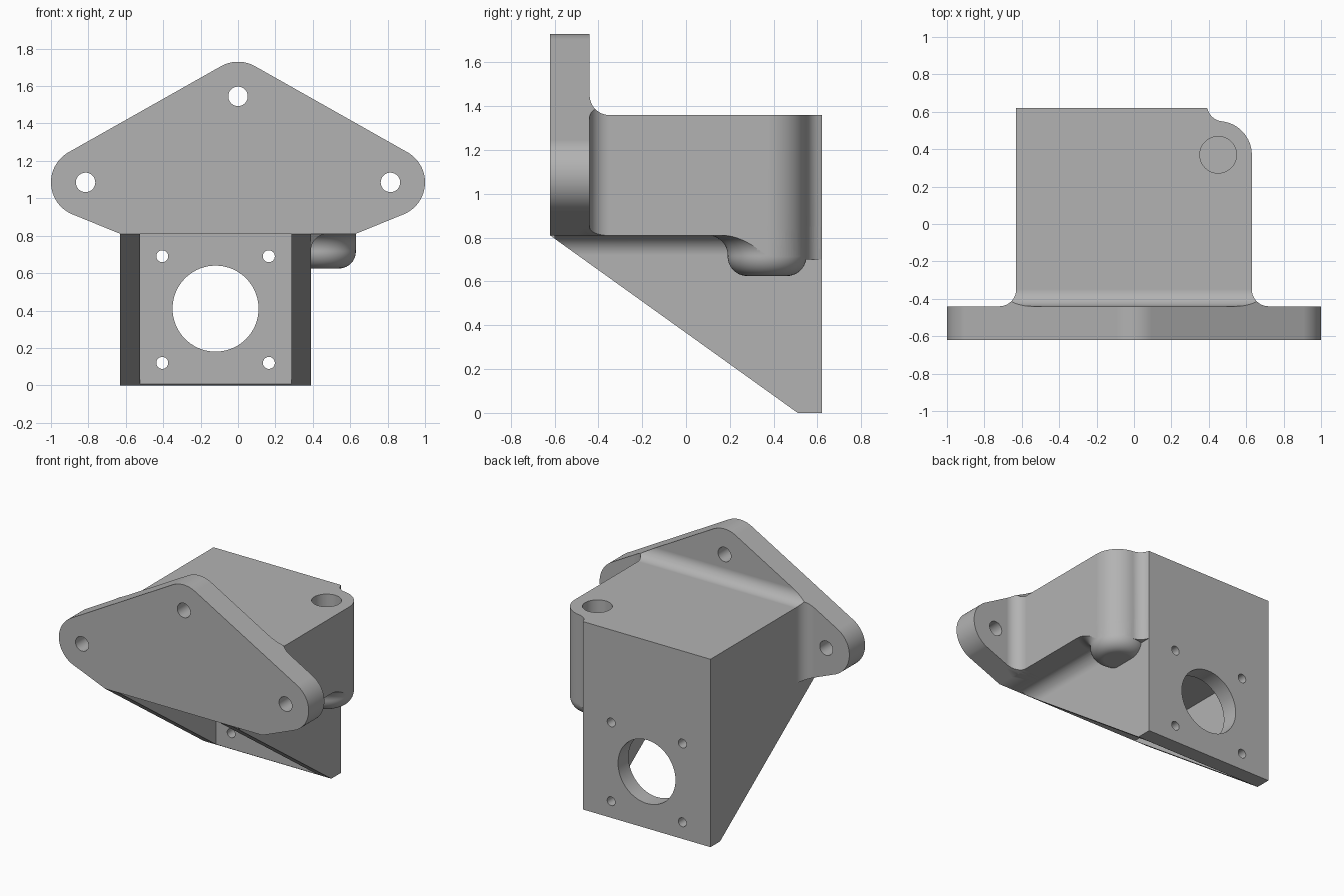
import bpy, bmesh
from math import sin, cos, radians, sqrt, pi

if "Cube" in bpy.data.objects:
    bpy.data.objects.remove(bpy.data.objects["Cube"])

R = 0.09                       # common fillet radius
FRONT, PLATE_BACK, BACK = -0.62, -0.44, 0.62
SHELF, TOP, HALF = 0.81, 1.36, 0.63
WALL = 0.39                    # outer face of the narrow lower housing
BOSS = (0.45, 0.37)

metal = bpy.data.materials.new("light_grey")
metal.use_nodes = True
metal.diffuse_color = (0.45, 0.45, 0.45, 1)
metal.node_tree.nodes["Principled BSDF"].inputs["Base Color"].default_value = (0.45, 0.45, 0.45, 1)


def arc(cx, cy, r, a0, a1, n=14):
    angles = [radians(a0 + (a1 - a0) * i / n) for i in range(n + 1)]
    return [(cx + r * cos(a), cy + r * sin(a)) for a in angles]


def finish(name, bm):
    bmesh.ops.recalc_face_normals(bm, faces=bm.faces)
    mesh = bpy.data.meshes.new(name)
    bm.to_mesh(mesh)
    bm.free()
    mesh.materials.append(metal)
    obj = bpy.data.objects.new(name, mesh)
    bpy.context.collection.objects.link(obj)
    return obj


def loft(name, rings):
    """Closed solid through rings of equal point count."""
    bm = bmesh.new()
    loops = [[bm.verts.new(p) for p in ring] for ring in rings]
    n = len(loops[0])
    for a, b in zip(loops, loops[1:]):
        for i in range(n):
            j = (i + 1) % n
            bm.faces.new((a[i], a[j], b[j], b[i]))
    bm.faces.new(loops[0])
    bm.faces.new(loops[-1])
    return finish(name, bm)


def along_y(name, outline, y0, y1):
    return loft(name, [[(x, y, z) for x, z in outline] for y in (y0, y1)])


def along_z(name, outline, z0, z1):
    return loft(name, [[(x, y, z) for x, y in outline] for z in (z0, z1)])


def box_outline(x0, x1, z0, z1):
    return [(x0, z0), (x1, z0), (x1, z1), (x0, z1)]


def circle(cx, cy, r, n=48):
    return arc(cx, cy, r, 0, 360, n)[:-1]


def combine(target, tool, operation):
    mod = target.modifiers.new("combine", 'BOOLEAN')
    mod.operation, mod.object, mod.solver = operation, tool, 'EXACT'
    bpy.context.view_layer.objects.active = target
    bpy.ops.object.modifier_apply(modifier=mod.name)
    bpy.data.objects.remove(tool)


def plate_solid(name, y0, y1):
    """Rounded triangular flange: hull of three lugs and two lower corners."""
    pts = [(-HALF, SHELF), (HALF, SHELF)]
    for cx, cz in ((-0.815, 1.085), (0.815, 1.085), (0, 1.545)):
        pts += circle(cx, cz, 0.185, 72)
    bm = bmesh.new()
    for x, z in pts:
        for y in (y0, y1):
            bm.verts.new((x, y, z))
    hull = bmesh.ops.convex_hull(bm, input=bm.verts)
    inside = {v for v in hull["geom_interior"] + hull["geom_unused"] if isinstance(v, bmesh.types.BMVert)}
    bmesh.ops.delete(bm, geom=list(inside), context='VERTS')
    bmesh.ops.dissolve_limit(bm, angle_limit=0.01, verts=bm.verts, edges=bm.edges)
    return finish(name, bm)


# Plan outline of the upper block, with the rounded corner blending into the back
blend_x = WALL + R
blend_y = BOSS[1] + sqrt((0.18 + R) ** 2 - (blend_x - BOSS[0]) ** 2)
blend = arc(blend_x, blend_y, R, 263.6, 191.5)


def footprint(name, x0, y0, z0, z1):
    pts = [(x0, y0), (HALF, y0)] + arc(*BOSS, 0.18, 0, 83.6, 18)[:-1] + blend[:-1]
    pts += [(WALL, BACK), (x0, BACK)]
    return along_z(name, pts, z0, z1)


# Flange plate
bracket = plate_solid("mounting_bracket", FRONT, PLATE_BACK)

# Lower housing with sloping front edge
side = [(FRONT, SHELF), (0.51, 0), (BACK, 0), (BACK, TOP), (-0.5, TOP)]
housing = loft("housing", [[(x, y, z) for y, z in side] for x in (-HALF, WALL)])
combine(bracket, housing, 'UNION')

# Upper block overhanging the housing
combine(bracket, footprint("upper_block", 0, -0.5, SHELF, TOP), 'UNION')

# Fillet where the block meets the plate, trimmed to the plate outline
rings = []
for i in range(-1, 13):
    a = max(i, 0) / 12 * pi / 2
    y, d = PLATE_BACK + R * (1 - cos(a)), R * (1 - sin(a))
    outline = box_outline(-HALF - d, HALF + d, SHELF, TOP + d)
    rings.append([(x, -0.5 if i < 0 else y, z) for x, z in outline])
flare = loft("plate_fillet", rings)
combine(flare, plate_solid("trim", -0.55, -0.2), 'INTERSECT')
combine(bracket, flare, 'UNION')

# Fillet under the overhang, its front end following the slope
section = arc(WALL + R, SHELF - R, R, 180, 90) + [(WALL + R, 0.83), (0.36, 0.83), (0.36, SHELF - R)]
slope = [(x, max(-0.6, FRONT + (SHELF - z) / SHELF * 1.13), z) for x, z in section]
under = loft("overhang_fillet", [slope, [(x, BACK, z) for x, z in section]])
combine(under, footprint("trim", 0, -0.7, 0.5, 1), 'INTERSECT')
combine(bracket, under, 'UNION')

# Round boss with a rounded foot and flared neck
profile = arc(0.09, 0.715, R, -90, 0) + arc(0.18 + R, 0.72, R, 180, 90) + [(0.18 + R, 0.84)]
boss = loft("boss", [[(x, y, z) for x, y in circle(*BOSS, r, 72)] for r, z in profile])
combine(boss, footprint("trim", 0, -0.7, 0.5, 1), 'INTERSECT')
combine(bracket, boss, 'UNION')
web = along_z("boss_web", blend[:-1] + [(WALL, BACK), (0.35, BACK), (0.35, 0.5), (0.46, 0.5)], 0.7, 0.85)
combine(bracket, web, 'UNION')

# Pocket inside the housing
combine(bracket, along_y("pocket", box_outline(-0.525, 0.285, -0.5, SHELF), -1, 0.5), 'DIFFERENCE')

# Bolt holes in the plate
for cx, cz in ((-0.815, 1.085), (0.815, 1.085), (0, 1.545)):
    combine(bracket, along_y("bolt_hole", circle(cx, cz, 0.052), -0.8, -0.3), 'DIFFERENCE')

# Large opening and four screw holes in the back wall
combine(bracket, along_y("opening", circle(-0.12, 0.41, 0.23, 72), 0.4, 0.8), 'DIFFERENCE')
for cx in (-0.405, 0.165):
    for cz in (0.12, 0.69):
        combine(bracket, along_y("screw_hole", circle(cx, cz, 0.032, 32), 0.4, 0.8), 'DIFFERENCE')

# Blind hole in the boss
combine(bracket, along_z("blind_hole", circle(*BOSS, 0.098), 0.82, 1.6), 'DIFFERENCE')

# Smooth curved surfaces, keep crisp edges and flat faces
bpy.ops.object.select_all(action='DESELECT')
bracket.select_set(True)
bpy.context.view_layer.objects.active = bracket
bpy.ops.object.shade_smooth_by_angle(angle=radians(25))
weighted = bracket.modifiers.new("weighted_normals", 'WEIGHTED_NORMAL')
weighted.keep_sharp = True
weighted.weight = 100
